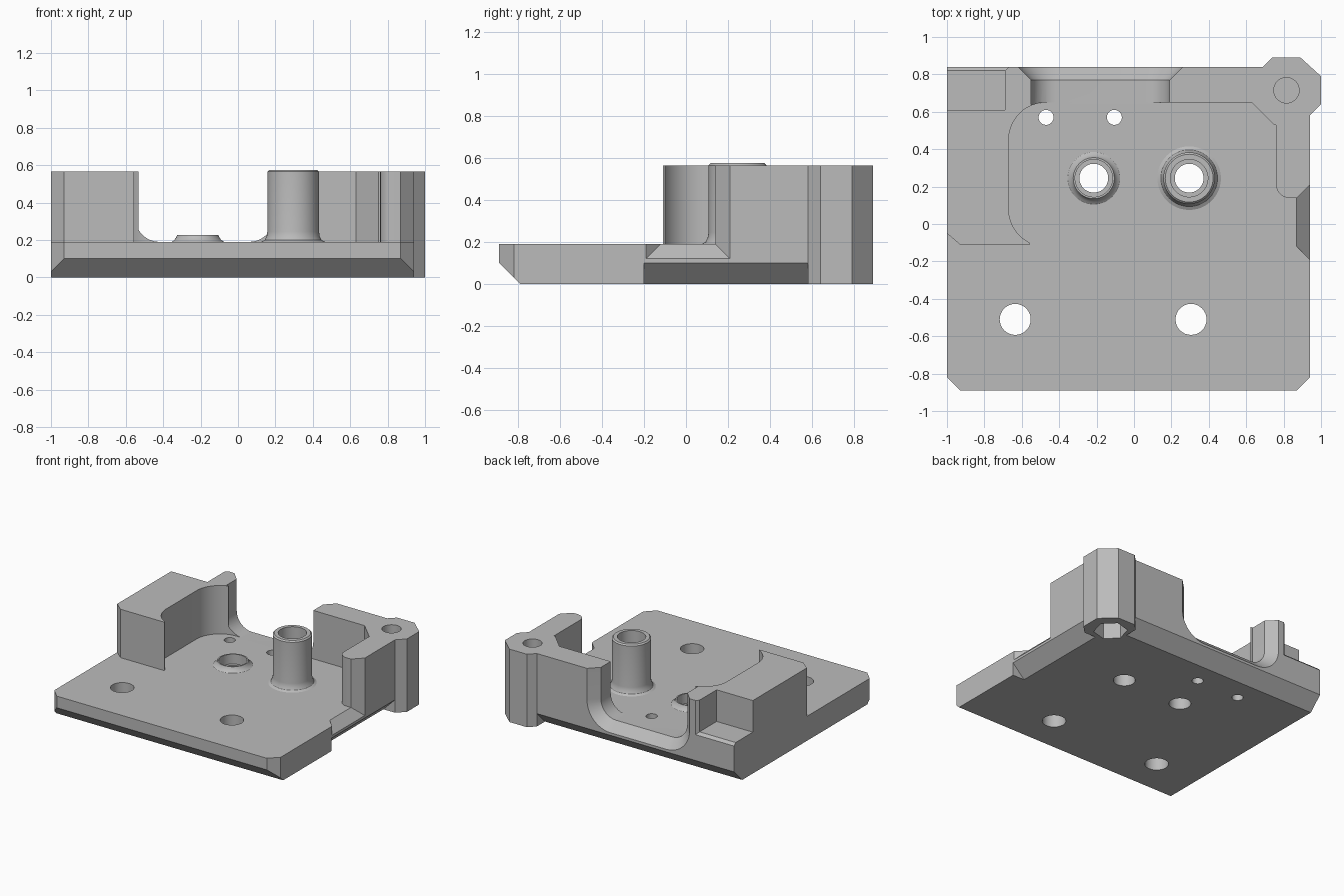
import bpy, bmesh, math

if "Cube" in bpy.data.objects:
    bpy.data.objects.remove(bpy.data.objects["Cube"])

grey = bpy.data.materials.new("plain grey")
grey.diffuse_color = (0.5, 0.5, 0.5, 1)
grey.use_nodes = True
grey.node_tree.nodes["Principled BSDF"].inputs["Base Color"].default_value = grey.diffuse_color


def loft(name, rings):
    """Closed solid skinned through rings of equal point count."""
    bm = bmesh.new()
    vs = [[bm.verts.new(p) for p in ring] for ring in rings]
    n = len(rings[0])
    for a, b in zip(vs, vs[1:]):
        for i in range(n):
            j = (i + 1) % n
            bm.faces.new((a[i], a[j], b[j], b[i]))
    bm.faces.new(vs[0][::-1])
    bm.faces.new(vs[-1])
    bmesh.ops.recalc_face_normals(bm, faces=bm.faces)
    me = bpy.data.meshes.new(name)
    bm.to_mesh(me)
    bm.free()
    me.materials.append(grey)
    ob = bpy.data.objects.new(name, me)
    bpy.context.collection.objects.link(ob)
    return ob


def prism(name, poly, z0, z1):
    return loft(name, [[(x, y, z) for x, y in poly] for z in (z0, z1)])


def lathe(name, cx, cy, profile, seg=48, turn=0):
    angles = [turn + 2 * math.pi * i / seg for i in range(seg)]
    return loft(name, [[(cx + r * math.cos(a), cy + r * math.sin(a), z) for a in angles]
                       for r, z in profile])


def arc(cx, cy, r, a0, a1, n=12):
    return [(cx + r * math.cos(math.radians(a0 + (a1 - a0) * i / n)),
             cy + r * math.sin(math.radians(a0 + (a1 - a0) * i / n))) for i in range(n + 1)]


def combine(target, tool, operation):
    mod = target.modifiers.new("join", 'BOOLEAN')
    mod.operation, mod.solver, mod.object = operation, 'EXACT', tool
    bpy.context.view_layer.objects.active = target
    bpy.ops.object.modifier_apply(modifier=mod.name)
    bpy.data.objects.remove(tool, do_unlink=True)
    bpy.context.view_layer.update()


def add(tool):
    combine(body, tool, 'UNION')


def cut(tool):
    combine(body, tool, 'DIFFERENCE')


# Base plate with clipped front corners
body = prism("mounting_plate", [(-1, 0.84), (-1, -0.82), (-0.93, -0.89), (0.87, -0.89),
                                (0.94, -0.82), (0.94, 0.84)], 0, 0.19)

# Underside chamfers: front, back, and rear part of the right side
for s, inner, outer in ((-1, 0.78, 0.90), (1, 0.73, 0.85)):
    tri = [(s * inner, -0.01), (s * outer, 0.11), (s * outer, -0.01)]
    cut(loft("edge_cutter", [[(x, y, z) for y, z in tri] for x in (-1.1, 1.1)]))
tri = [(0.83, -0.01), (0.95, 0.11), (0.95, -0.01)]
cut(loft("side_cutter", [[(x, y, z) for x, z in tri] for y in (-0.2, 0.9)]))

# Raised walls: left block, back wall and right wall in one outline
walls = [(-1, 0.84), (-1, -0.05), (-0.93, -0.11), (-0.555, -0.11)]
walls += arc(-0.47, 0.08, 0.2, 244, 180) + arc(-0.47, 0.45, 0.2, 180, 90)
walls += [(0.63, 0.65), (0.75, 0.53), (0.76, 0.53)] + arc(0.83, 0.21, 0.07, 180, 270, 6)
walls += [(0.94, 0.14), (0.94, 0.62), (0.9, 0.84)]
add(prism("walls", walls, 0.12, 0.565))

# Corner post
add(prism("corner_post", [(0.94, 0.58), (1, 0.64), (1, 0.79), (0.89, 0.89), (0.74, 0.89),
                          (0.69, 0.84), (0.69, 0.72), (0.83, 0.58)], 0, 0.565))


# Rounded opening in the back wall, flared outward
def opening(grow):
    r = 0.13 + grow
    return ([(-0.55 - grow, 0.8)] + arc(-0.42, 0.32, r, 180, 270)
            + arc(0.06, 0.32, r, 270, 360) + [(0.19 + grow, 0.8)])


cut(loft("back_opening", [[(x, y, z) for x, z in opening(g)]
                          for y, g in ((0.64, 0), (0.77, 0), (0.85, 0.08))]))

# Flared opening on the right side
cut(loft("side_opening", [[(x, -0.12 - g, 0.8), (x, -0.12 - g, 0.19 - g),
                           (x, 0.14 + g, 0.19 - g), (x, 0.14 + g, 0.8)]
                          for x, g in ((0.87, 0), (0.95, 0.08))]))

# Stepped ledge in the back left corner
cut(loft("ledge_cutter", [[(-1.1, y, 0.8), (-1.1, y, 0.32 - g),
                           (-0.69 + g, y, 0.32 - g), (-0.69 + g, y, 0.8)]
                          for y, g in ((0.61, 0), (0.82, 0), (0.85, 0.03))]))

# Low and tall bosses with soft bases and stepped bores
add(lathe("low_boss", -0.215, 0.245, [(0.14, 0.1), (0.14, 0.19), (0.125, 0.2),
                                      (0.115, 0.215), (0.11, 0.226)]))
add(lathe("tall_boss", 0.295, 0.245, [(0.17, 0.1), (0.17, 0.19), (0.152, 0.2), (0.142, 0.22),
                                      (0.138, 0.245), (0.138, 0.565), (0.128, 0.575)]))
for x in (-0.215, 0.295):
    cut(lathe("bore", x, 0.245, [(0.077, -0.1), (0.077, 0.15), (0.1, 0.15), (0.1, 0.7)]))

# Plain through holes
for x, y, r in ((-0.635, -0.51, 0.083), (0.305, -0.51, 0.083),
                (-0.47, 0.57, 0.04), (-0.105, 0.57, 0.04)):
    cut(lathe("hole", x, y, [(r, -0.1), (r, 0.4)], 32))

# Post screw hole above a hexagonal nut pocket
cut(lathe("screw_hole", 0.815, 0.715, [(0.068, 0.16), (0.068, 0.7)], 32))
cut(lathe("nut_pocket", 0.815, 0.715, [(0.12, -0.1), (0.12, 0.13)], 6, math.radians(15)))

# Smooth the round parts, keep hard edges
body.select_set(True)
bpy.context.view_layer.objects.active = body
bpy.ops.object.shade_smooth_by_angle(angle=math.radians(25))
